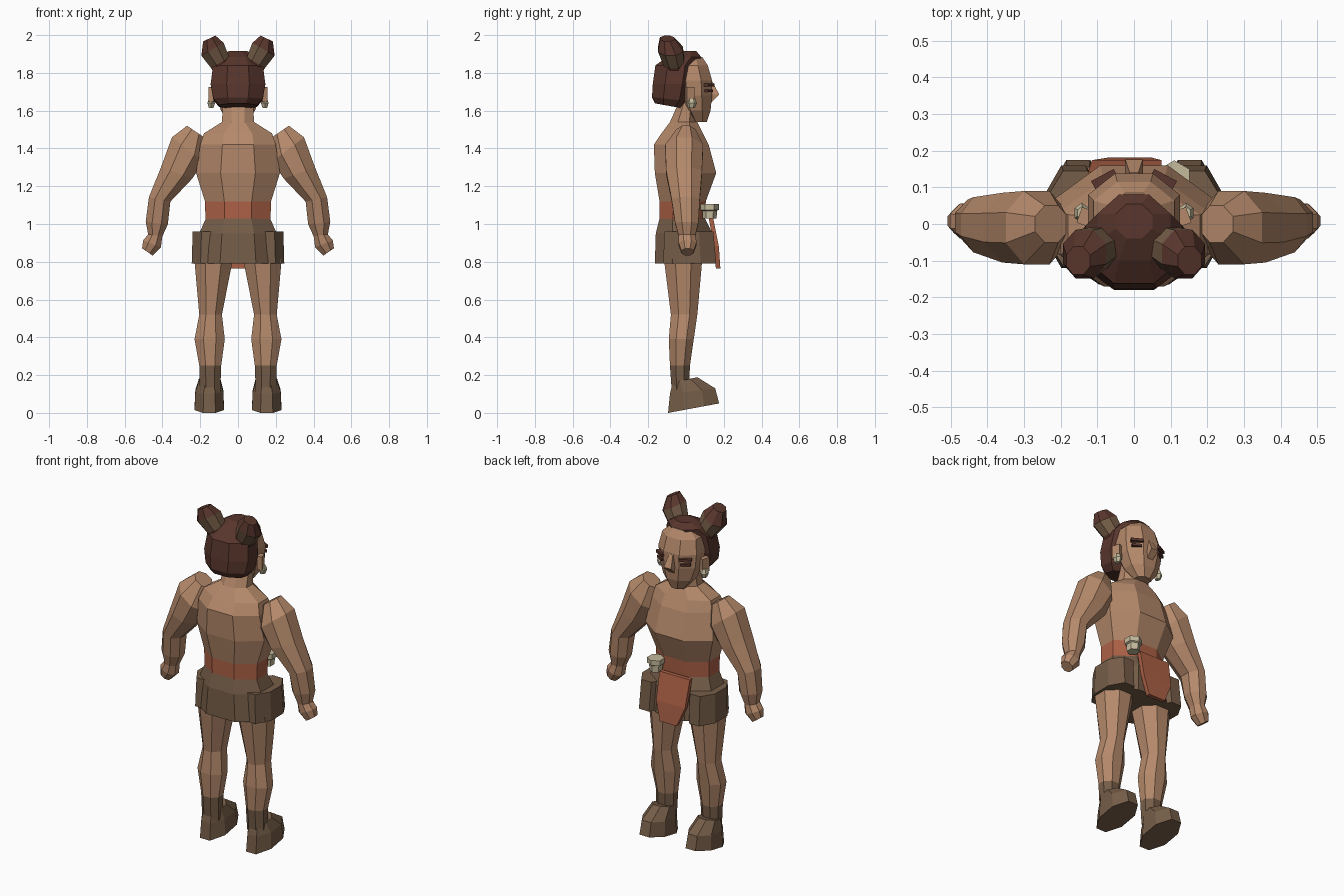
import bpy, bmesh, math
from mathutils import Matrix, Vector

if "Cube" in bpy.data.objects:
    bpy.data.objects.remove(bpy.data.objects["Cube"], do_unlink=True)


def material(name, rgb):
    m = bpy.data.materials.new(name)
    m.use_nodes = True
    m.diffuse_color = (*rgb, 1)
    m.node_tree.nodes["Principled BSDF"].inputs["Base Color"].default_value = (*rgb, 1)
    return m


skin = material("skin", (0.46, 0.25, 0.145))
leather = material("brown leather", (0.18, 0.11, 0.065))
cloth = material("rust cloth", (0.42, 0.12, 0.062))
hair = material("dark hair", (0.10, 0.037, 0.026))
bone = material("pale bone", (0.55, 0.49, 0.33))


def finish(name, bm, mats):
    bmesh.ops.recalc_face_normals(bm, faces=bm.faces)
    mesh = bpy.data.meshes.new(name)
    bm.to_mesh(mesh)
    bm.free()
    for m in mats:
        mesh.materials.append(m)
    ob = bpy.data.objects.new(name, mesh)
    bpy.context.collection.objects.link(ob)
    return ob


def loft(name, sections, mats, sides=8, flip=1, bands=None):
    """Skin over rings (x, y, z, half width, half depth, roll, pitch)."""
    bm = bmesh.new()
    rings = []
    k = 1 / math.cos(math.pi / sides)
    for sec in sections:
        x, y, z, rx, ry, roll, pitch = (*sec, 0, 0)[:7]
        roll, pitch = math.radians(roll), math.radians(pitch)
        ring = []
        for i in range(sides):
            t = 2 * math.pi * (i + 0.5) / sides
            u, v = k * rx * math.cos(t), k * ry * math.sin(t)
            ring.append(bm.verts.new((flip * (x + u * math.cos(roll)), y + v,
                                      z + u * math.sin(roll) + v * math.tan(pitch))))
        rings.append(ring)
    for b, (lo, hi) in enumerate(zip(rings, rings[1:])):
        for i in range(sides):
            j = (i + 1) % sides
            f = bm.faces.new((lo[i], lo[j], hi[j], hi[i]))
            f.material_index = bands[b] if bands else 0
    for ring, b in ((rings[0], 0), (rings[-1], -1)):
        bm.faces.new(ring).material_index = bands[b] if bands else 0
    return finish(name, bm, mats)


def depth(x, z, rx, back, front, pitch=0):
    """Ring described by its back and front limits."""
    return (x, (back + front) / 2, z, rx, (front - back) / 2, 0, pitch)


def box(name, centre, size, yaw, mat):
    bm = bmesh.new()
    bmesh.ops.create_cube(bm, size=1, matrix=Matrix.Translation(Vector(centre))
                          @ Matrix.Rotation(math.radians(yaw), 4, "Z")
                          @ Matrix.Diagonal((*size, 1)))
    return finish(name, bm, [mat])


# Torso with belt band and neck
loft("torso", [depth(0, 1.02, .172, -.14, .10), depth(0, 1.12, .175, -.14, .105),
               depth(0, 1.27, .222, -.165, .16), depth(0, 1.42, .20, -.17, .12),
               depth(0, 1.48, .18, -.13, .09), depth(0, 1.54, .085, -.085, .06),
               depth(0, 1.64, .08, -.04, .055)],
     [skin, cloth], bands=[1, 0, 0, 0, 0, 0])

# Skirt, hanging cloth and pouch
loft("skirt", [depth(0, .79, .23, -.165, .15), depth(0, .95, .205, -.16, .14),
               depth(0, 1.03, .17, -.14, .10)], [leather])
loft("hanging_cloth", [(-.01, .17, .765, .055, .012), (-.02, .162, .88, .095, .012),
                       (-.025, .13, 1.04, .10, .012)], [cloth], sides=4)
loft("pouch", [(.11, .125, 1.03, .03, .032), (.11, .125, 1.07, .032, .034),
               (.11, .125, 1.075, .042, .042), (.11, .125, 1.105, .042, .042)],
     [bone], sides=6)

# Head and nose
loft("head", [depth(0, 1.54, .045, .03, .11), depth(0, 1.60, .09, -.02, .13),
              depth(0, 1.68, .118, -.05, .138), depth(0, 1.76, .125, -.06, .138),
              depth(0, 1.84, .11, -.06, .115), depth(0, 1.885, .06, -.04, .085)], [skin])
loft("nose", [depth(0, 1.645, .018, .10, .135), depth(0, 1.685, .024, .10, .176),
              depth(0, 1.755, .012, .10, .14)], [skin], sides=4)

# Hair cap
loft("hair_cap", [depth(0, 1.625, .10, -.165, -.01, -10), depth(0, 1.66, .13, -.18, .025, -6),
                  depth(0, 1.74, .145, -.176, .045), depth(0, 1.84, .132, -.162, .06),
                  depth(0, 1.885, .10, -.10, .08), depth(0, 1.915, .05, -.04, .055)], [hair])

for side, s in (("left", 1), ("right", -1)):
    # Arm from shoulder to hand
    loft(side + "_arm", [(.225, 0, 1.49, .054, .05, 34), (.265, -.01, 1.395, .106, .10, 37),
                         (.325, -.01, 1.27, .088, .095, 20), (.415, -.002, 1.13, .058, .075, 12),
                         (.43, .004, 1.005, .059, .062, 6), (.438, .005, .94, .038, .045, 8),
                         (.455, .008, .895, .05, .048, 22), (.48, .008, .852, .034, .032, 34)],
         [skin], flip=s)

    # Leg with boot shaft, and foot
    loft(side + "_leg", [(.148, -.03, .11, .054, .045), (.147, -.032, .25, .058, .053),
                         (.15, -.025, .39, .08, .066), (.145, -.01, .52, .06, .07),
                         (.13, -.015, .80, .10, .10), (.125, -.015, .90, .095, .10)],
         [skin, leather], flip=s, bands=[1, 0, 0, 0, 0])
    loft(side + "_foot", [(.152, .04, .025, .078, .135, 0, 10.5),
                          (.152, .035, .115, .074, .12, 0, 7),
                          (.15, -.005, .175, .057, .065, 0, 12)], [leather], flip=s)

    # Side flap on the skirt
    loft(side + "_skirt_flap", [(.165, .02, .79, .08, .14), (.16, .015, .96, .08, .13)],
         [leather], flip=s)

    # Wrapped hair bun
    loft(side + "_hair_bun", [(.075, -.06, 1.81, .05, .055, -30), (.095, -.065, 1.855, .056, .056, -30),
                              (.135, -.082, 1.925, .068, .066, -30),
                              (.152, -.10, 1.982, .036, .038, -25)],
         [hair, leather], flip=s, bands=[0, 1, 0])

    # Ear, earring, eye and brow
    box(side + "_ear", (s * .135, .02, 1.685), (.03, .045, .08), s * 20, skin)
    loft(side + "_earring", [(.142, .03, 1.615, .012, .015), (.142, .03, 1.64, .02, .024),
                             (.142, .03, 1.665, .012, .015)], [bone], sides=6, flip=s)
    box(side + "_brow", (s * .08, .122, 1.735), (.07, .026, .016), s * -28, hair)
    box(side + "_eye", (s * .08, .118, 1.705), (.055, .026, .014), s * -28, hair)
